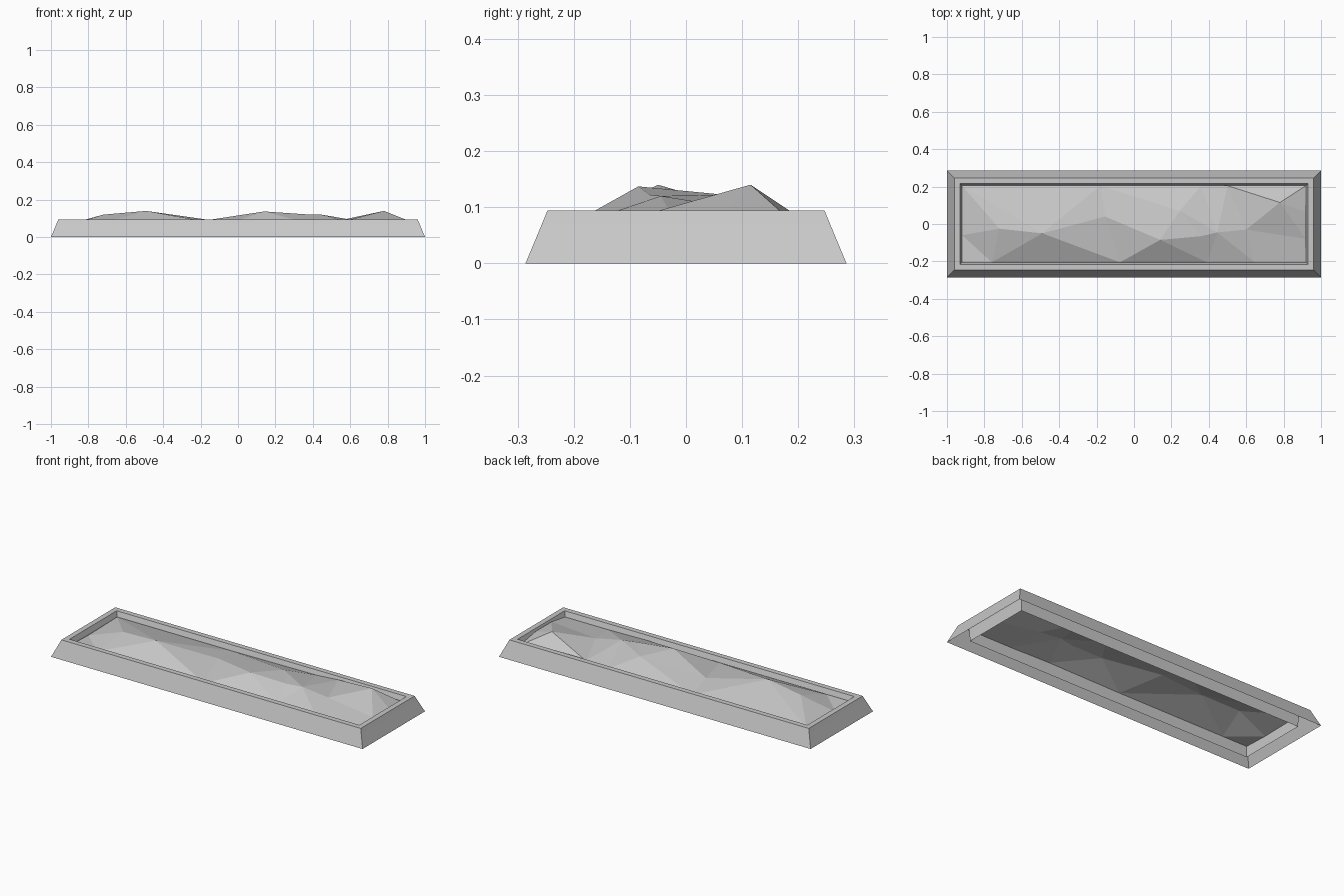
import bpy
import bmesh
from mathutils import Vector
from mathutils.geometry import delaunay_2d_cdt

cube = bpy.data.objects.get("Cube")
if cube:
    bpy.data.objects.remove(cube, do_unlink=True)

HALF_X, HALF_Y = 1.0, 0.286

# One plain grey stone colour
stone = bpy.data.materials.new("grey_stone")
stone.use_nodes = True
grey = (0.58, 0.58, 0.58, 1)
stone.diffuse_color = grey
stone.node_tree.nodes["Principled BSDF"].inputs["Base Color"].default_value = grey


def make_object(name, bm):
    mesh = bpy.data.meshes.new(name)
    bm.to_mesh(mesh)
    bm.free()
    mesh.materials.append(stone)
    obj = bpy.data.objects.new(name, mesh)
    bpy.context.collection.objects.link(obj)
    return obj


# Hollow frame: a profile of (inset, height) swept round a rectangle, open below
profile = [(0, 0), (0.028, 0.067), (0.039, 0.094), (0.07, 0.094),
           (0.08, 0.067), (0.083, 0)]
bm = bmesh.new()
rings = []
for inset, z in profile:
    x, y = HALF_X - inset, HALF_Y - inset
    rings.append([bm.verts.new((sx * x, sy * y, z))
                  for sx, sy in ((-1, -1), (1, -1), (1, 1), (-1, 1))])
for low, high in zip(rings, rings[1:]):
    for i in range(4):
        j = (i + 1) % 4
        bm.faces.new((low[i], low[j], high[j], high[i]))
make_object("frame", bm)

# Faceted rubble bed: peaks inside, low points along the inner rim
X, Y = 0.919, 0.205
rim = [(-X, -Y, 0.065), (-0.76, -Y, 0.065), (-0.075, -Y, 0.065),
       (0.39, -Y, 0.07), (0.645, -Y, 0.065), (X, -Y, 0.065),
       (X, -0.08, 0.085), (X, 0.065, 0.085), (X, Y, 0.06),
       (0.5, Y, 0.08), (0.36, Y, 0.07), (-0.18, Y, 0.065),
       (-X, Y, 0.065), (-X, -0.06, 0.06)]
peaks = [(-0.72, -0.025, 0.12), (-0.49, -0.05, 0.14), (-0.155, 0.04, 0.092),
         (0.14, -0.085, 0.137), (0.36, -0.065, 0.122), (0.445, -0.045, 0.12),
         (0.245, 0.07, 0.122), (0.6, -0.03, 0.094), (0.78, 0.115, 0.14)]
points = rim + peaks
n = len(rim)
edges = [(i, (i + 1) % n) for i in range(n)]
edges.append((rim.index((0.5, Y, 0.08)), len(points) - 1))  # sharp back ridge
flat, _, tris, origin, _, _ = delaunay_2d_cdt(
    [Vector(p[:2]) for p in points], edges, [], 0, 1e-5)
bm = bmesh.new()
verts = [bm.verts.new((p.x, p.y, points[o[0]][2] if o else 0.08))
         for p, o in zip(flat, origin)]
for tri in tris:
    bm.faces.new([verts[i] for i in tri])
bmesh.ops.recalc_face_normals(bm, faces=bm.faces)
if sum(f.normal.z for f in bm.faces) < 0:
    bmesh.ops.reverse_faces(bm, faces=bm.faces)
make_object("rubble_bed", bm)
